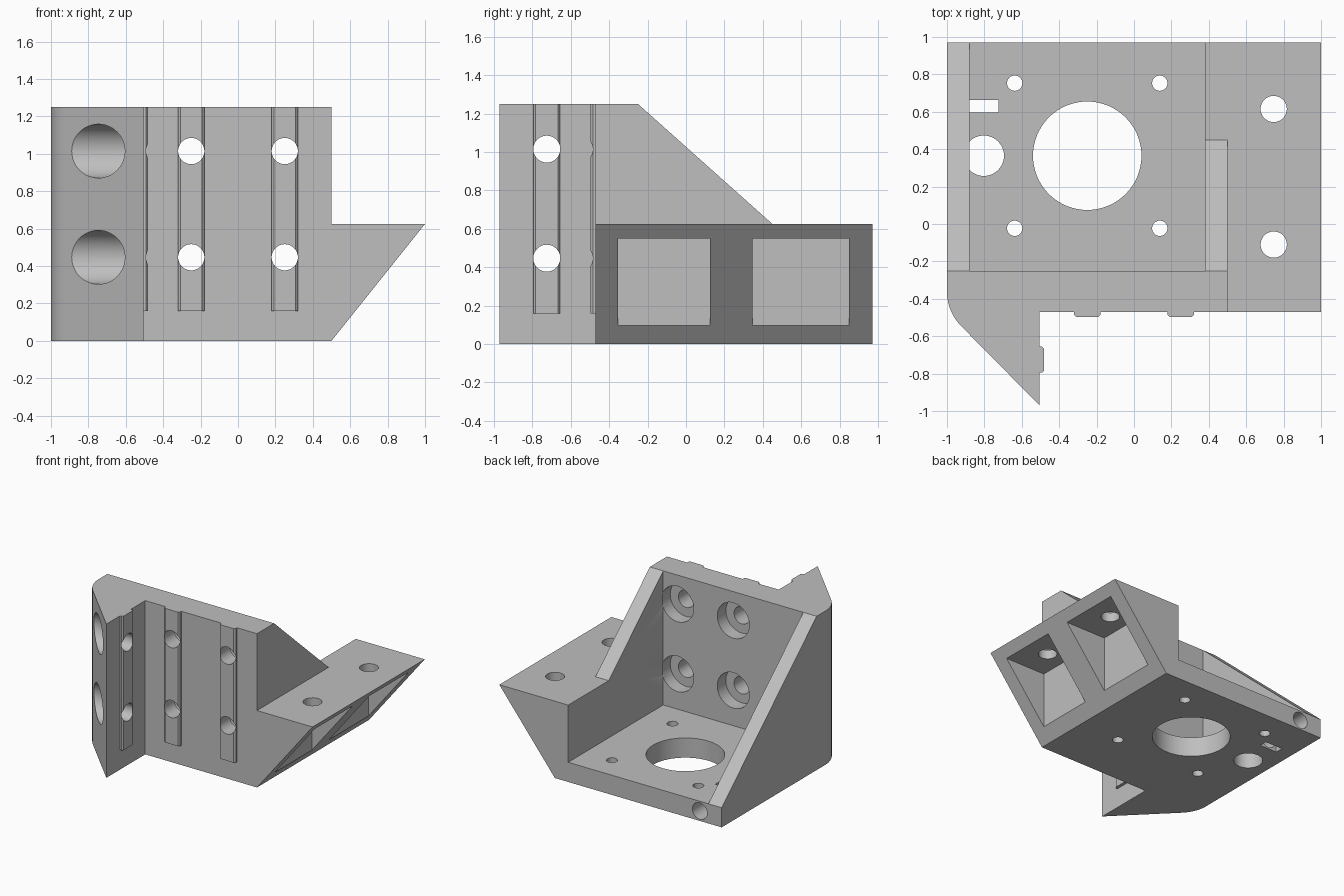
import bpy, bmesh, math
from mathutils import Vector

cube = bpy.data.objects.get("Cube")
if cube:
    bpy.data.objects.remove(cube, do_unlink=True)

grey = bpy.data.materials.new("plain_grey")
grey.use_nodes = True
GREY = (0.52, 0.52, 0.52, 1)
grey.diffuse_color = GREY
grey.node_tree.nodes["Principled BSDF"].inputs["Base Color"].default_value = GREY


def prism(name, outline, axis, lo, hi):
    """Extrude a 2D outline along an axis; the outline uses the other two axes in order."""
    def place(a, b):
        return {'X': (lo, a, b), 'Y': (a, lo, b), 'Z': (a, b, lo)}[axis]
    bm = bmesh.new()
    face = bm.faces.new([bm.verts.new(place(a, b)) for a, b in outline])
    out = bmesh.ops.extrude_face_region(bm, geom=[face])
    step = Vector([(hi - lo) if axis == k else 0 for k in 'XYZ'])
    bmesh.ops.translate(bm, vec=step,
                        verts=[v for v in out['geom'] if isinstance(v, bmesh.types.BMVert)])
    bmesh.ops.recalc_face_normals(bm, faces=bm.faces)
    mesh = bpy.data.meshes.new(name)
    bm.to_mesh(mesh)
    bm.free()
    mesh.materials.append(grey)
    obj = bpy.data.objects.new(name, mesh)
    bpy.context.collection.objects.link(obj)
    return obj


def box(name, x, y, z):
    return prism(name, [(x[0], y[0]), (x[1], y[0]), (x[1], y[1]), (x[0], y[1])], 'Z', *z)


def rod(name, centre, radius, axis, lo, hi, sides=48):
    angles = [2 * math.pi * i / sides for i in range(sides)]
    return prism(name, [(centre[0] + radius * math.cos(t), centre[1] + radius * math.sin(t))
                        for t in angles], axis, lo, hi)


def combine(target, tool, operation):
    mod = target.modifiers.new(operation, 'BOOLEAN')
    mod.operation, mod.solver, mod.object = operation, 'EXACT', tool
    bpy.context.view_layer.objects.active = target
    bpy.ops.object.modifier_apply(modifier=mod.name)
    bpy.data.objects.remove(tool, do_unlink=True)


FRONT, BACK, INNER, TOP, FLOOR, SHELF = -0.47, 0.97, -0.25, 1.25, 0.16, 0.625

# Front wall with the angled wing and its rounded outer corner
radius = 0.26
arc = [(-1 + radius - radius * math.cos(t), -0.362 - radius * math.sin(t))
       for t in [math.pi / 4 * i / 8 for i in range(9)]]
body = prism("mounting_bracket",
             [(0.5, FRONT), (0.5, INNER), (-1, INNER)] + arc
             + [(-0.505, -BACK), (-0.505, FRONT)], 'Z', 0, TOP)

# Floor, two side walls and the overhanging side block
parts = [
    box("floor", (-1, 0.5), (-0.3, BACK), (0, FLOOR)),
    prism("right_wall", [(-0.3, 0), (BACK, 0), (BACK, FLOOR), (INNER, TOP), (-0.3, TOP)],
          'X', -1, -0.88),
    prism("left_wall", [(-0.3, 0), (BACK, 0), (BACK, SHELF), (0.45, SHELF),
                        (INNER, TOP), (-0.3, TOP)], 'X', 0.38, 0.5),
    prism("side_block", [(0.45, 0), (0.5, 0), (1, SHELF), (0.45, SHELF)], 'Y', FRONT, BACK),
]

# Raised locating rails with softened edges
def rail_outline(mid, base, tip):
    return [(mid - 0.07, base), (mid - 0.07, tip + 0.012), (mid - 0.058, tip),
            (mid + 0.058, tip), (mid + 0.07, tip + 0.012), (mid + 0.07, base)]

for x in (-0.25, 0.25):
    parts.append(prism("front_rail", rail_outline(x, -0.44, -0.497), 'Z', FLOOR, TOP))
wing_rail = [(-b, a) for a, b in rail_outline(-0.725, 0.54, 0.48)]
parts.append(prism("wing_rail", wing_rail, 'Z', FLOOR, TOP))
for part in parts:
    combine(body, part, 'UNION')

# Counterbored bolt holes through the front wall and the wing
cuts = []
for z in (0.447, 1.015):
    for x in (-0.25, 0.25):
        cuts.append(rod("bolt_hole", (x, z), 0.07, 'Y', -0.6, -0.3))
        cuts.append(rod("bolt_recess", (x, z), 0.144, 'Y', -0.36, INNER + 0.001))
    cuts.append(rod("wing_hole", (-0.725, z), 0.07, 'X', -0.7, -0.4))
    cuts.append(rod("wing_recess", (-0.725, z), 0.144, 'X', -1.2, -0.6))

# Motor opening with four screw holes
cuts.append(rod("motor_opening", (-0.25, 0.365), 0.29, 'Z', -0.1, 0.3, 64))
for sx in (-1, 1):
    for sy in (-1, 1):
        cuts.append(rod("motor_screw", (-0.25 + sx * 0.388, 0.365 + sy * 0.388),
                        0.041, 'Z', -0.1, 0.3, 32))

# Guide rod socket, nut slot and clamping screw hole
cuts.append(rod("rod_socket", (-0.803, 0.365), 0.108, 'Z', -0.1, FLOOR + 0.001))
cuts.append(box("nut_slot", (-0.881, -0.725), (0.597, 0.662), (-0.1, FLOOR + 0.001)))
cuts.append(rod("clamp_hole", (-0.803, 0.08), 0.067, 'Y', 0.4, 1.1, 32))

# Pockets under the side block, each with a bolt hole above
for y0, y1, mid in ((-0.355, 0.125, -0.11), (0.345, 0.85, 0.615)):
    cuts.append(box("block_pocket", (0.578, 1.1), (y0, y1), (-0.1, 0.55)))
    cuts.append(rod("block_hole", (0.747, mid), 0.07, 'Z', 0.45, 0.8))
for cut in cuts:
    combine(body, cut, 'DIFFERENCE')

# Smooth round surfaces, keep edges sharp
bpy.ops.object.select_all(action='DESELECT')
body.select_set(True)
bpy.context.view_layer.objects.active = body
bpy.ops.object.shade_smooth_by_angle(angle=math.radians(30))
